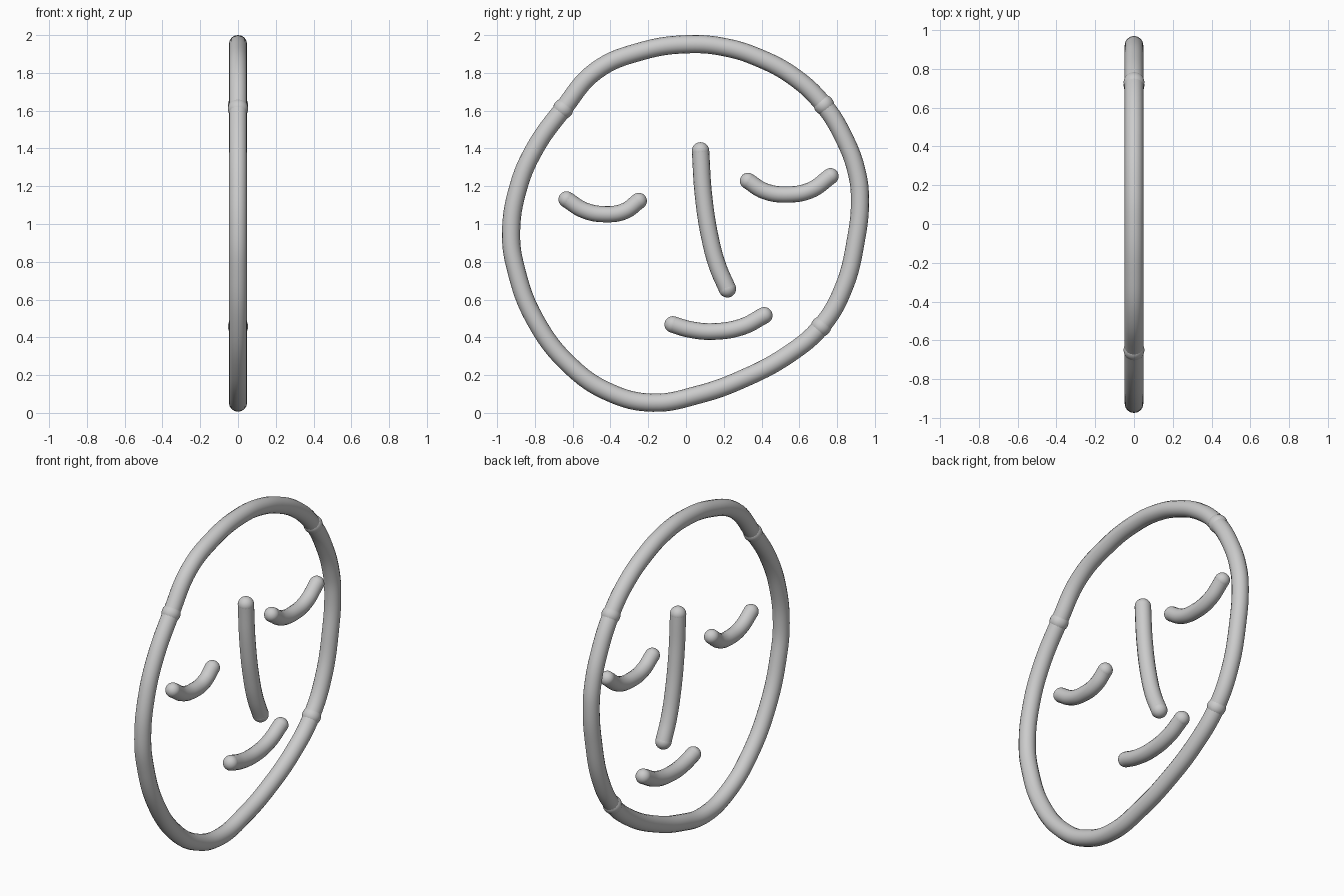
import bpy

if "Cube" in bpy.data.objects:
    bpy.data.objects.remove(bpy.data.objects["Cube"])

R = 0.048  # wire radius


def ball(y, z, r):
    bpy.ops.mesh.primitive_uv_sphere_add(segments=24, ring_count=16, radius=r, location=(0, y, z))
    bpy.ops.object.shade_smooth()
    return bpy.context.object


def wire(name, pts, r=R, closed=False, joints=()):
    # smooth round wire through (y, z) points, with balls at ends or joints
    cu = bpy.data.curves.new(name, 'CURVE')
    cu.dimensions = '3D'
    cu.bevel_depth = r
    cu.bevel_resolution = 6
    cu.resolution_u = 8
    sp = cu.splines.new('BEZIER')
    sp.bezier_points.add(len(pts) - 1)
    for p, (y, z) in zip(sp.bezier_points, pts):
        p.co = (0, y, z)
        p.handle_left_type = p.handle_right_type = 'AUTO'
    sp.use_cyclic_u = closed
    ob = bpy.data.objects.new(name, cu)
    bpy.context.collection.objects.link(ob)
    bpy.ops.object.select_all(action='DESELECT')
    ob.select_set(True)
    bpy.context.view_layer.objects.active = ob
    bpy.ops.object.convert(target='MESH')
    ob = bpy.context.object
    ob.name = name
    bpy.ops.object.shade_smooth()
    balls = [ball(y, z, r * 1.12) for y, z in joints] if closed else \
            [ball(*pts[0], r), ball(*pts[-1], r)]
    bpy.ops.object.select_all(action='DESELECT')
    for b in balls:
        b.select_set(True)
    ob.select_set(True)
    bpy.context.view_layer.objects.active = ob
    bpy.ops.object.join()


# face outline
wire("face_outline", [
    (0.02, 1.952), (0.21, 1.935), (0.385, 1.88), (0.573, 1.778), (0.725, 1.635),
    (0.842, 1.445), (0.905, 1.27), (0.921, 1.13), (0.90, 0.918), (0.831, 0.653),
    (0.715, 0.457), (0.546, 0.312), (0.282, 0.172), (0.071, 0.098), (-0.177, 0.054),
    (-0.404, 0.108), (-0.615, 0.252), (-0.80, 0.495), (-0.90, 0.76), (-0.926, 0.945),
    (-0.889, 1.19), (-0.80, 1.40), (-0.65, 1.61), (-0.478, 1.81), (-0.235, 1.915)],
    closed=True, joints=[(0.73, 1.63), (0.715, 0.457), (-0.65, 1.61)])

# features
wire("left_eye", [(-0.632, 1.13), (-0.54, 1.073), (-0.43, 1.052), (-0.325, 1.068), (-0.25, 1.122)], 0.043)
wire("right_eye", [(0.328, 1.228), (0.414, 1.175), (0.535, 1.156), (0.662, 1.18), (0.765, 1.253)], 0.043)
wire("nose", [(0.077, 1.387), (0.092, 1.156), (0.129, 0.918), (0.168, 0.775), (0.219, 0.657)], 0.046)
wire("mouth", [(-0.07, 0.468), (0.02, 0.442), (0.15, 0.431), (0.30, 0.457), (0.414, 0.516)], 0.044)
